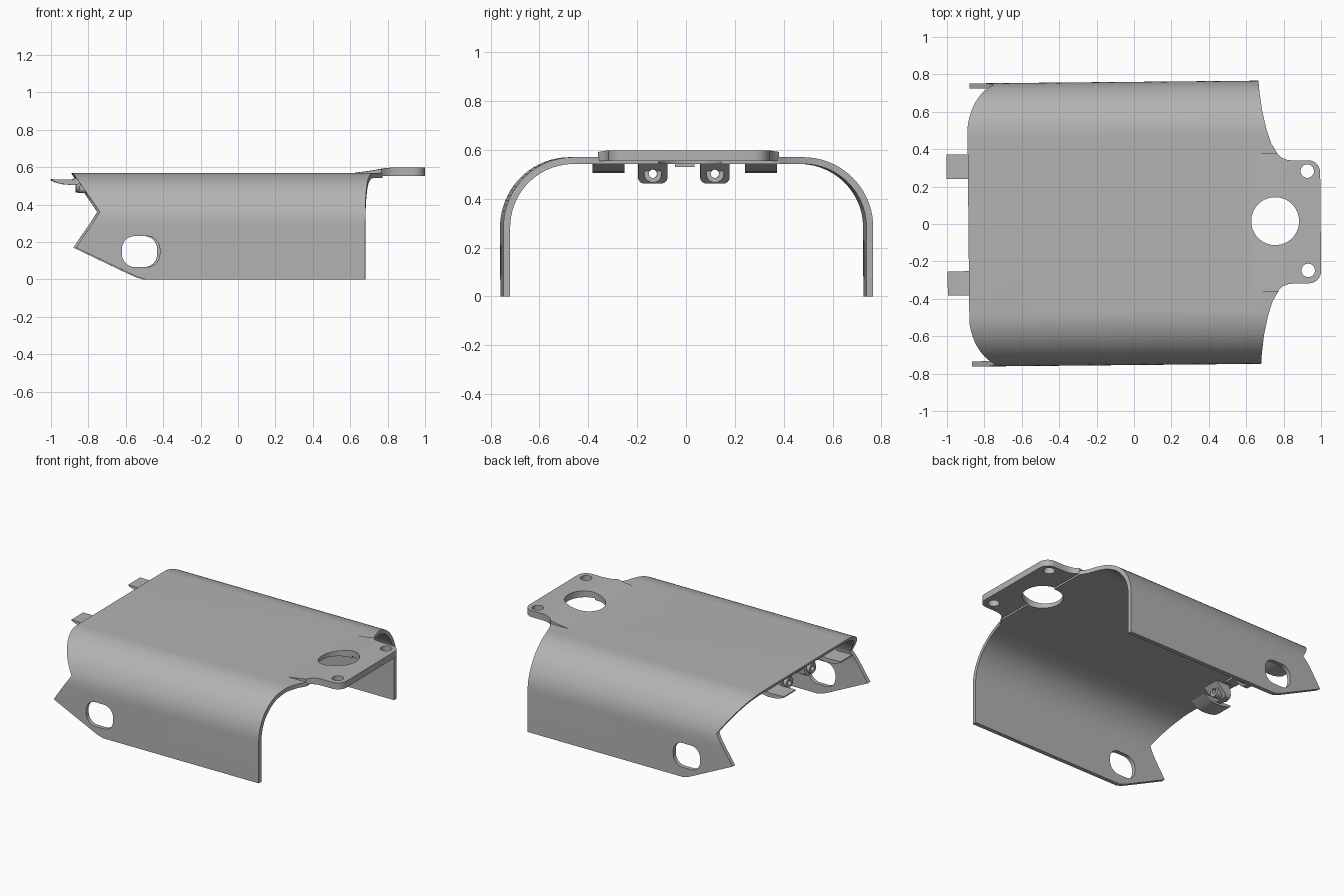
import bpy, bmesh, math
from mathutils import Matrix, Vector

cube = bpy.data.objects.get("Cube")
if cube:
    bpy.data.objects.remove(cube, do_unlink=True)

GREY = (0.45, 0.45, 0.45, 1)
grey = bpy.data.materials.new("plain grey")
grey.use_nodes = True
grey.diffuse_color = GREY
grey.node_tree.nodes["Principled BSDF"].inputs["Base Color"].default_value = GREY

# The whole cover sits very slightly turned on its base
TURN = Matrix.Translation((0, 0.003, 0)) @ Matrix.Rotation(0.0095, 4, 'Z')


def prism(name, outline, axis, lo, hi):
    """Extrude a 2D outline along x (y,z points), y (x,z points) or z (x,y points)."""
    place = {'x': lambda a, b, t: (t, a, b),
             'y': lambda a, b, t: (a, t, b),
             'z': lambda a, b, t: (a, b, t)}[axis]
    bm = bmesh.new()
    face = bm.faces.new([bm.verts.new(place(a, b, lo)) for a, b in outline])
    new = bmesh.ops.extrude_face_region(bm, geom=[face])["geom"]
    step = Vector(place(0, 0, hi - lo))
    bmesh.ops.translate(bm, vec=step, verts=[v for v in new if isinstance(v, bmesh.types.BMVert)])
    bmesh.ops.recalc_face_normals(bm, faces=bm.faces)
    mesh = bpy.data.meshes.new(name)
    bm.to_mesh(mesh)
    bm.free()
    mesh.materials.append(grey)
    obj = bpy.data.objects.new(name, mesh)
    bpy.context.collection.objects.link(obj)
    return obj


def activate(obj):
    bpy.ops.object.select_all(action='DESELECT')
    obj.select_set(True)
    bpy.context.view_layer.objects.active = obj


def boolean(obj, tool, operation='DIFFERENCE'):
    mod = obj.modifiers.new("cut", 'BOOLEAN')
    mod.object, mod.operation, mod.solver = tool, operation, 'EXACT'
    activate(obj)
    bpy.ops.object.modifier_apply(modifier=mod.name)
    bpy.data.objects.remove(tool, do_unlink=True)


def arc(cx, cy, r, start, end, n):
    angles = [math.radians(start + (end - start) * i / n) for i in range(n + 1)]
    return [(cx + r * math.cos(a), cy + r * math.sin(a)) for a in angles]


def circle(cx, cy, r, n=40):
    return arc(cx, cy, r, 0, 360, n)[:-1]


def mirrored(half):
    """Close an outline symmetric about y = 0."""
    return half + [(x, -y) for x, y in reversed(half)]


def rounded(x0, x1, z0, z1, r):
    return (arc(x1 - r, z1 - r, r, 0, 90, 8) + arc(x0 + r, z1 - r, r, 90, 180, 8)
            + arc(x0 + r, z0 + r, r, 180, 270, 8) + arc(x1 - r, z0 + r, r, 270, 360, 8))


# Arched shell: U section, trimmed by its side outline and by its plan outline
W, TOP, R, T = 0.757, 0.57, 0.287, 0.028
outer = ([(W, 0)] + arc(W - R, TOP - R, R, 0, 90, 20)
         + arc(R - W, TOP - R, R, 90, 180, 20) + [(-W, 0)])
inner = ([(T - W, 0)] + arc(R - W, TOP - R, R - T, 180, 90, 20)
         + arc(W - R, TOP - R, R - T, 90, 0, 20) + [(W - T, 0)])
shell = prism("arched_shell", outer + inner, 'x', -0.95, 0.9)

side = [(-0.887, 0.6), (-0.885, 0.565), (-0.745, 0.36), (-0.873, 0.17),
        (-0.58, 0.03), (-0.54, 0.012), (-0.5, 0), (-0.5, -0.1), (0.95, -0.1), (0.95, 0.6)]
boolean(shell, prism("side_trim", side, 'y', -1, 1), 'INTERSECT')

plan = mirrored([(-1, 0.8), (0.672, 0.8), (0.673, 0.757), (0.677, 0.7), (0.69, 0.6),
                 (0.712, 0.5), (0.738, 0.42), (0.768, 0.372)])
boolean(shell, prism("plan_trim", plan, 'z', -0.2, 0.8), 'INTERSECT')
boolean(shell, prism("slot_cutter", rounded(-0.628, -0.425, 0.066, 0.232, 0.07), 'y', -1, 1))

# Raised mounting plate with a ramp up from the shell
flange_plan = mirrored([(0.62, 0.37), (0.765, 0.37), (0.79, 0.345), (0.82, 0.333), (0.85, 0.329)]
                       + arc(0.933, 0.264, 0.065, 90, 0, 10))
flange = prism("mounting_plate", flange_plan, 'z', 0.4, 0.8)
ramp = [(0.61, 0.568), (0.7, 0.58), (0.78, 0.594), (0.82, 0.598), (1.1, 0.598),
        (1.1, 0.554), (0.76, 0.554), (0.7, 0.544), (0.61, 0.544)]
boolean(flange, prism("ramp_trim", ramp, 'y', -1, 1), 'INTERSECT')
for part in (shell, flange):
    boolean(part, prism("large_hole", circle(0.755, 0.005, 0.128, 64), 'z', 0.3, 0.8))
for y in (-0.26, 0.271):
    boolean(flange, prism("screw_hole", circle(0.929, y, 0.036), 'z', 0.3, 0.8))

parts = [shell, flange]

# Hooked tabs and screw bosses under the open end
hook = [(-0.999, 0.536), (-0.999, 0.529), (-0.97, 0.517), (-0.93, 0.508), (-0.88, 0.505),
        (-0.84, 0.512), (-0.78, 0.545), (-0.86, 0.545), (-0.89, 0.533)]
boss_side = [(-0.84, 0.545), (-0.855, 0.462), (-0.82, 0.462), (-0.73, 0.545)]
for label, tab_y, boss_y in (("left", 0.312, 0.123), ("right", -0.312, -0.131)):
    parts.append(prism(label + "_tab", hook, 'y', tab_y - 0.065, tab_y + 0.065))

    boss = prism(label + "_boss", rounded(boss_y - 0.06, boss_y + 0.06, 0.462, 0.6, 0.025),
                 'x', -0.9, -0.7)
    boolean(boss, prism("boss_trim", boss_side, 'y', -1, 1), 'INTERSECT')
    sleeve = prism(label + "_sleeve", circle(boss_y, 0.502, 0.036, 32), 'x', -0.868, -0.765)
    for part in (boss, sleeve):
        boolean(part, prism("bore", circle(boss_y, 0.502, 0.017, 24), 'x', -1, -0.6))
    parts += [boss, sleeve]

# Small rib between the bosses
parts.append(prism("centre_rib", [(-0.04, 0.53), (0.04, 0.53), (0.04, 0.545), (-0.04, 0.545)],
                   'x', -0.86, -0.78))

for part in parts:
    part.data.transform(TURN)
    activate(part)
    bpy.ops.object.shade_smooth_by_angle(angle=math.radians(30))
